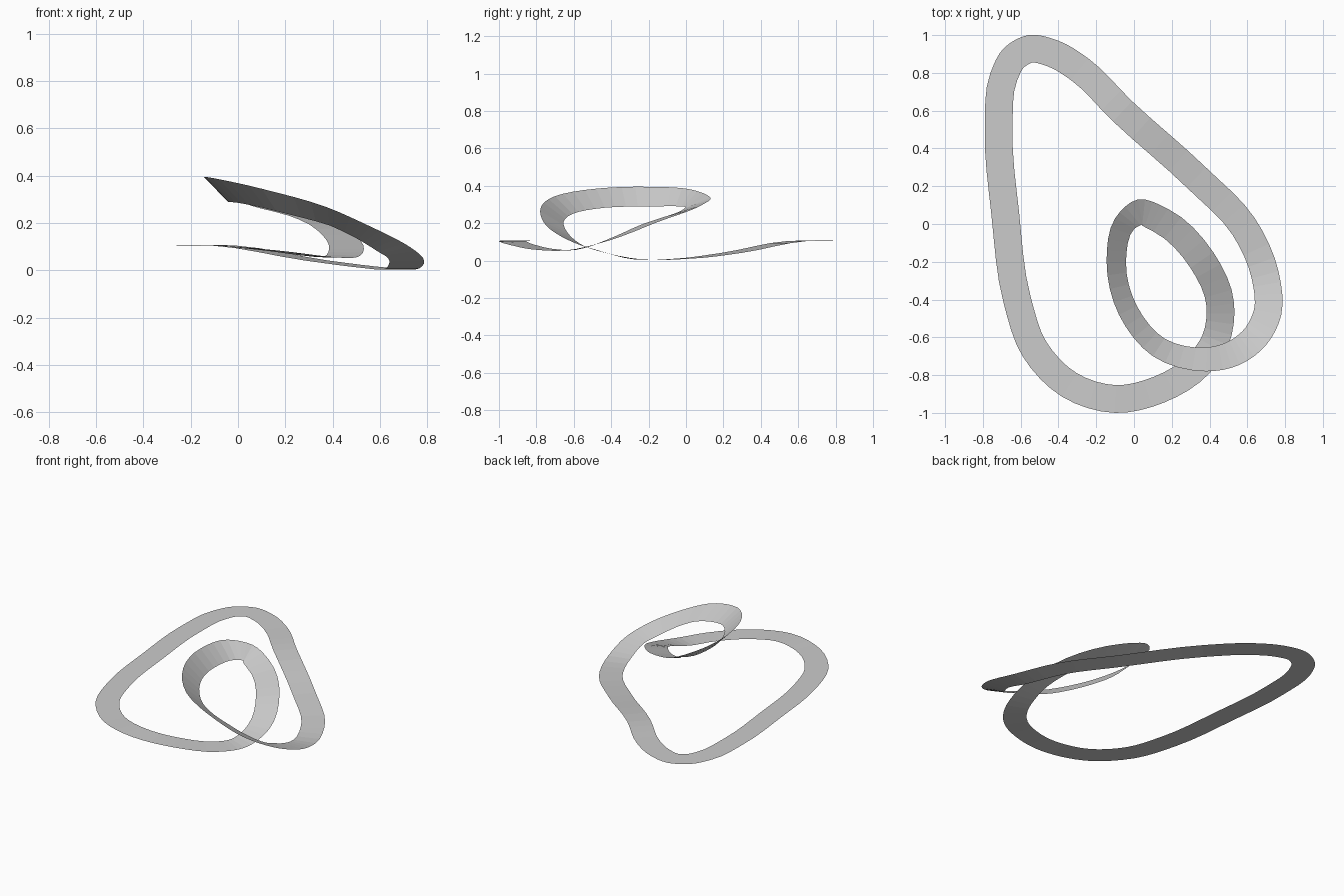
import bpy, bmesh
from mathutils import Vector

if "Cube" in bpy.data.objects:
    bpy.data.objects.remove(bpy.data.objects["Cube"])

WIDTH = 0.147   # constant true width of the ribbon
STEPS = 4       # cross-sections per span

# Outer edge of the flat part of the loop (x, y), all at one height
FLAT_Z = 0.105
flat = [(-0.10, -1.0), (-0.38, -0.915), (-0.59, -0.70), (-0.69, -0.42),
        (-0.755, 0.05), (-0.79, 0.50), (-0.76, 0.80), (-0.69, 0.93),
        (-0.56, 1.0), (-0.40, 0.97), (-0.24, 0.875), (-0.01, 0.65)]

# Outer edge of the rising inner loop: x, y, z and drop of the inner edge
rising = [(0.38, 0.30, 0.042, 0), (0.64, 0.03, 0.011, 0),
          (0.765, -0.25, 0.008, 0), (0.78, -0.48, 0.055, 0.005),
          (0.70, -0.64, 0.115, 0.035), (0.56, -0.745, 0.185, 0.052),
          (0.38, -0.78, 0.265, 0.075), (0.10, -0.70, 0.345, 0.095),
          (-0.08, -0.48, 0.385, 0.102), (-0.145, -0.20, 0.395, 0.105),
          (-0.10, 0.03, 0.38, 0.09), (0.02, 0.13, 0.338, 0.055),
          (0.18, 0.08, 0.295, 0.035), (0.42, -0.15, 0.207, 0.012),
          (0.53, -0.42, 0.105, 0), (0.50, -0.64, 0.055, -0.003),
          (0.40, -0.79, 0.057, -0.003), (0.16, -0.945, 0.085, 0)]

stations = [Vector((x, y, FLAT_Z, 0)) for x, y in flat] + [Vector(s) for s in rising]


def spline(p0, p1, p2, p3, u):
    """Smooth span from p1 to p2, allowing for uneven spacing."""
    a, b, c = ((q - p).length for p, q in ((p0, p1), (p1, p2), (p2, p3)))
    m1 = ((p1 - p0) / a * b + (p2 - p1) / b * a) / (a + b) * b
    m2 = ((p2 - p1) / b * c + (p3 - p2) / c * b) / (b + c) * b
    return (p1 * (2*u**3 - 3*u**2 + 1) + m1 * (u**3 - 2*u**2 + u)
            + p2 * (3*u**2 - 2*u**3) + m2 * (u**3 - u**2))


n = len(stations)
outer = [spline(*(stations[(i + k) % n] for k in (-1, 0, 1, 2)), s / STEPS)
         for i in range(n) for s in range(STEPS)]

# Ribbon: offset every outer point inward and down, then join the pairs
bm = bmesh.new()
pairs = []
count = len(outer)
for i, p in enumerate(outer):
    t = (outer[(i + 2) % count] - outer[i - 2]).to_2d().normalized()
    drop = p.w
    across = (WIDTH**2 - drop**2) ** 0.5
    inner = p.to_3d() + Vector((t.y * across, -t.x * across, -drop))
    pairs.append((bm.verts.new(p.to_3d()), bm.verts.new(inner)))
for i in range(count):
    (a, b), (c, d) = pairs[i - 1], pairs[i]
    bm.faces.new((a, b, d, c))

mesh = bpy.data.meshes.new("ribbon_loop")
bm.to_mesh(mesh)
bm.free()
ribbon = bpy.data.objects.new("ribbon_loop", mesh)
bpy.context.collection.objects.link(ribbon)
